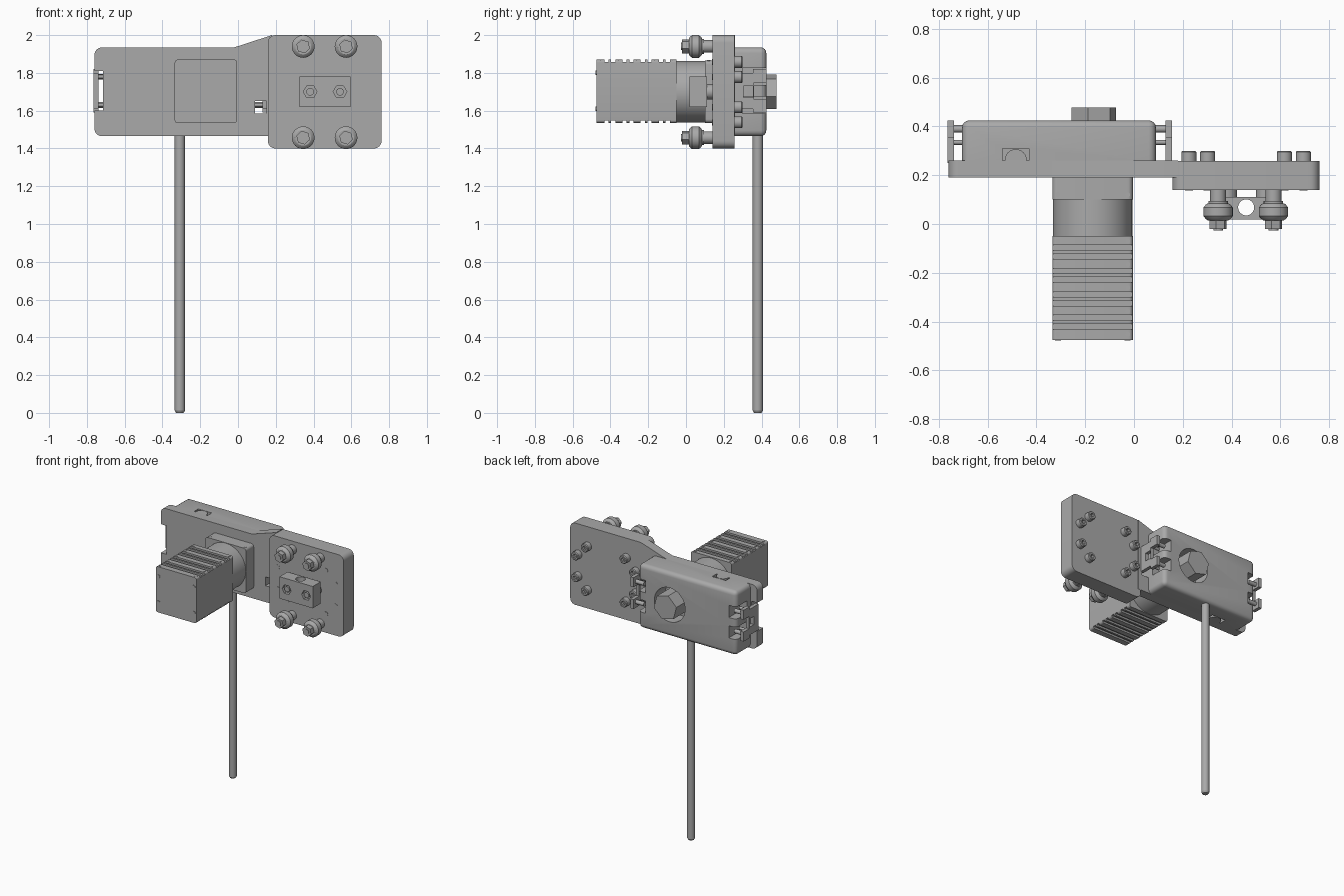
import bpy, bmesh, math
from mathutils import Matrix, Vector

if "Cube" in bpy.data.objects:
    bpy.data.objects.remove(bpy.data.objects["Cube"])

grey = bpy.data.materials.new("machined grey")
grey.use_nodes = True
grey.diffuse_color = (0.4, 0.4, 0.4, 1)
grey.node_tree.nodes["Principled BSDF"].inputs["Base Color"].default_value = (0.4, 0.4, 0.4, 1)
parts = []
TURN = {"x": Matrix.Rotation(math.pi / 2, 4, "Y"),
        "y": Matrix.Rotation(-math.pi / 2, 4, "X"), "z": Matrix()}


def finish(name, bm):
    bmesh.ops.recalc_face_normals(bm, faces=bm.faces)
    mesh = bpy.data.meshes.new(name)
    bm.to_mesh(mesh)
    bm.free()
    mesh.materials.append(grey)
    ob = bpy.data.objects.new(name, mesh)
    bpy.context.collection.objects.link(ob)
    parts.append(ob)
    return ob


def bevel(bm, edges, size, segments=4):
    bmesh.ops.bevel(bm, geom=edges, offset=size, segments=segments, profile=0.5, affect="EDGES")


def add_box(bm, lo, hi):
    lo, hi = Vector(lo), Vector(hi)
    bmesh.ops.create_cube(bm, size=1, matrix=Matrix.Translation((lo + hi) / 2) @ Matrix.Diagonal((hi - lo).to_4d()))


def boxes(name, spans):
    bm = bmesh.new()
    for lo, hi in spans:
        add_box(bm, lo, hi)
    return finish(name, bm)


def plate(name, outline, y0, y1, rounded=(), size=0.04):
    """Extrude an x-z outline along y, rounding the listed corners."""
    bm = bmesh.new()
    face = bm.faces.new([bm.verts.new((x, y0, z)) for x, z in outline])
    new = bmesh.ops.extrude_face_region(bm, geom=[face])["geom"]
    for v in new:
        if isinstance(v, bmesh.types.BMVert):
            v.co.y = y1
    picks = [outline[i] for i in rounded]
    edges = [e for e in bm.edges if abs(e.verts[0].co.y - e.verts[1].co.y) > 0.01
             and any((e.verts[0].co.xz - Vector(p)).length < 0.001 for p in picks)]
    if edges:
        bevel(bm, edges, size, 6)
    return finish(name, bm)


def rect(x0, x1, z0, z1):
    return [(x0, z0), (x1, z0), (x1, z1), (x0, z1)]


def turned(name, axis, at, profile, sides=32, spin=0.0):
    """Stack rings of (offset along axis, radius) into a closed solid."""
    bm = bmesh.new()
    place = Matrix.Translation(at) @ TURN[axis]
    rings = []
    for h, r in profile:
        angles = [spin + math.tau * i / sides for i in range(sides)]
        rings.append([bm.verts.new(place @ Vector((r * math.cos(a), r * math.sin(a), h))) for a in angles])
    for a, b in zip(rings, rings[1:]):
        for i in range(sides):
            j = (i + 1) % sides
            bm.faces.new((a[i], a[j], b[j], b[i]))
    bm.faces.new(rings[0])
    bm.faces.new(rings[-1])
    return finish(name, bm)


def cut(target, cutter):
    mod = target.modifiers.new("cut", "BOOLEAN")
    mod.operation, mod.object, mod.solver = "DIFFERENCE", cutter, "EXACT"
    graph = bpy.context.evaluated_depsgraph_get()
    mesh = bpy.data.meshes.new_from_object(target.evaluated_get(graph))
    target.modifiers.clear()
    target.data = mesh
    parts.remove(cutter)
    bpy.data.objects.remove(cutter)


# Base plate with sloped shoulder and an end notch
base = plate("base_plate", [(-0.76, 1.465), (0.18, 1.465), (0.18, 2.0), (-0.02, 1.935), (-0.76, 1.935)],
             0.19, 0.26, (0, 4))
cut(base, boxes("notch", [((-0.8, 0.1, 1.6), (-0.715, 0.3, 1.81)), ((0.09, 0.1, 1.585), (0.15, 0.3, 1.65))]))

# Gear housing with rounded back
bm = bmesh.new()
add_box(bm, (-0.705, 0.255, 1.465), (0.09, 0.425, 1.935))
bevel(bm, [e for e in bm.edges if all(v.co.y > 0.4 for v in e.verts)
           or abs(e.verts[0].co.y - e.verts[1].co.y) > 0.1], 0.03)
housing = finish("gear_housing", bm)
cut(housing, turned("bore", "y", (-0.165, 0.3, 1.7), [(0, 0.125), (0.2, 0.125)], 48))
pockets = [((x - 0.06, 0.3, z - 0.045), (x + 0.06, 0.5, z + 0.045))
           for x in (-0.705, 0.09) for z in (1.63, 1.78)]
slots = [((-0.54, 0.26, z - 0.03), (-0.43, 0.31, z + 0.03)) for z in (1.465, 1.935)]
cut(housing, boxes("pockets", pockets + slots))
for z in (1.475, 1.925):
    turned("slot_roller", "z", (-0.485, 0.262, z), [(-0.01, 0.045), (0.01, 0.045)], 24)

# Hex shaft end in the bore
turned("hex_nut", "y", (-0.165, 0.3, 1.7), [(0, 0.095), (0.178, 0.095)], 6, math.radians(15))

# Hanging rod
turned("hanging_rod", "z", (-0.308, 0.38, 0),
       [(0, 0.02), (0.012, 0.027), (1.5, 0.027)], 24)

# Sensor brackets with square windows at both housing ends
for side, x in (("right", -0.752), ("left", 0.142)):
    s = -1 if side == "right" else 1
    bracket = boxes(side + "_bracket", [((x - 0.013, 0.25, 1.61), (x + 0.013, 0.36, 1.8))])
    cut(bracket, boxes("window", [((x - 0.1, 0.305, 1.67), (x + 0.1, 0.355, 1.73))]))
    boxes(side + "_bracket_ears", [((x - 0.013, 0.355, z - 0.04), (x + 0.013, 0.425, z + 0.03))
                                   for z in (1.63, 1.79)])
    for z in (1.63, 1.78):
        for y, r in ((0.39, 0.025), (0.335, 0.017)):
            turned(side + "_bracket_bolt", "x", (x, y, z),
                   [(-0.01, r), (0.01, r), (0.01, r * 0.6), (0.08, r * 0.6)] if s < 0 else
                   [(-0.08, r * 0.6), (-0.01, r * 0.6), (-0.01, r), (0.01, r)], 16)

# Gearbox flange, round neck and ribbed motor
MX = (-0.335, -0.005)
plate("gearbox_flange", rect(*MX, 1.535, 1.865), 0.1, 0.2, range(4), 0.02)
turned("gearbox_neck", "y", (-0.17, 0, 1.7), [(-0.06, 0.163), (0.11, 0.163)], 64)
motor = plate("motor_body", rect(*MX, 1.535, 1.87), -0.475, -0.05, range(4), 0.015)
grooves = []
for i in range(4):
    for dy in (-0.018, 0.018):
        y = -0.115 - 0.096 * i + dy
        for z in (1.535, 1.87):
            grooves.append(((-0.4, y - 0.011, z - 0.013), (0.1, y + 0.011, z + 0.013)))
cut(motor, boxes("grooves", grooves))
for x in (-0.312, -0.026):
    for z in (1.61, 1.8):
        turned("motor_face_screw", "y", (x, -0.478, z), [(0, 0.012), (0.02, 0.012)], 16)
    for y in (0.12, -0.07, -0.166, -0.262, -0.358, -0.452):
        top = 1.865 if y > 0 else 1.87
        turned("motor_top_screw", "z", (x, y, top - 0.01), [(0, 0.01), (0.012, 0.01)], 12)

# Carriage plate
bm = bmesh.new()
add_box(bm, (0.158, 0.14, 1.4), (0.76, 0.258, 2.0))
bevel(bm, [e for e in bm.edges if abs(e.verts[0].co.y - e.verts[1].co.y) > 0.1], 0.04, 6)
finish("carriage_plate", bm)


def socket_screw(name, at, r, length):
    head = turned(name, "y", at, [(0, r), (length - 0.005, r), (length, r - 0.005)], 24)
    socket = turned("socket", "y", at, [(length - 0.02, r * 0.5), (length + 0.02, r * 0.5)], 6)
    cut(head, socket)


# Cap screws on the back of the carriage, tips flush at the front
for x, gap in ((0.225, 0.08), (0.302, 0.16), (0.617, 0.16), (0.695, 0.08)):
    for z in (1.698 - gap, 1.698 + gap):
        socket_screw("carriage_screw", (x, 0.25, z), 0.031, 0.05)
        turned("screw_tip", "y", (x, 0.138, z), [(0, 0.016), (0.01, 0.016)], 16)

# Guide rollers with standoffs, washers and nuts
for x in (0.345, 0.572):
    for z in (1.457, 1.94):
        turned("standoff", "y", (x, 0, z), [(0.075, 0.04), (0.095, 0.04), (0.095, 0.033), (0.145, 0.033)], 24)
        turned("roller", "y", (x, 0.05, z),
               [(-0.035, 0.042), (-0.03, 0.05), (-0.018, 0.06), (0.018, 0.06), (0.03, 0.05), (0.035, 0.042)], 32)
        turned("roller_nut", "y", (x, 0, z), [(-0.02, 0.037), (0.02, 0.037)], 6, 0.3)
        turned("roller_axle", "y", (x, 0, z), [(-0.026, 0.02), (0.1, 0.02)], 16)

# Drive block with a vertical bore and two bolts
block = boxes("drive_block", [((0.325, 0.018, 1.62), (0.595, 0.11, 1.78))])
cut(block, turned("block_bore", "z", (0.46, 0.068, 1.5), [(0, 0.033), (0.4, 0.033)], 32))
for x in (0.382, 0.54):
    cut(block, turned("counterbore", "y", (x, 0, 1.7), [(-0.1, 0.036), (0.04, 0.036)], 6))
    turned("block_bolt", "y", (x, 0.022, 1.7), [(0, 0.02), (0.08, 0.02)], 16)
    turned("block_spacer", "y", (x, 0.105, 1.7), [(0, 0.04), (0.04, 0.04)], 24)

# Shade curved surfaces smooth while keeping edges crisp
for ob in parts:
    ob.data.shade_smooth()
    ob.data.set_sharp_from_angle(angle=math.radians(30))
